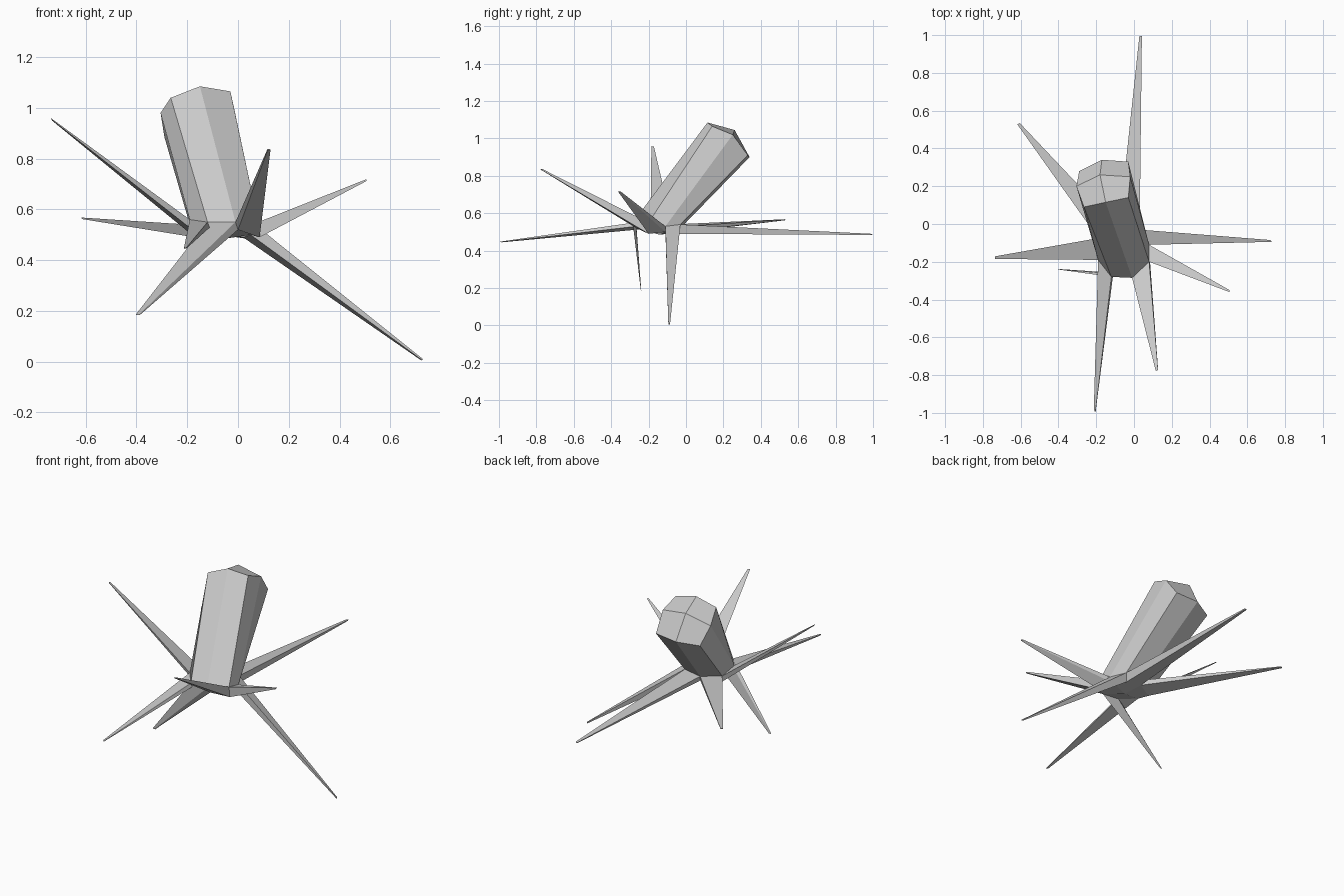
import bpy
import bmesh
from mathutils import Vector

cube = bpy.data.objects.get("Cube")
if cube:
    bpy.data.objects.remove(cube, do_unlink=True)

# One plain grey for everything
grey = bpy.data.materials.new("plain grey")
grey.use_nodes = True
grey.diffuse_color = (0.6, 0.6, 0.6, 1)
bsdf = next(n for n in grey.node_tree.nodes if n.type == 'BSDF_PRINCIPLED')
bsdf.inputs["Base Color"].default_value = (0.6, 0.6, 0.6, 1)
bsdf.inputs["Roughness"].default_value = 0.8


def loft(name, rings, start=None, end=None):
    """Bridge rings of points; close each end with a fan to a point or a flat cap."""
    bm = bmesh.new()
    loops = [[bm.verts.new(p) for p in ring] for ring in rings]
    n = len(loops[0])
    for a, b in zip(loops, loops[1:]):
        for i in range(n):
            j = (i + 1) % n
            bm.faces.new((a[i], a[j], b[j], b[i]))
    for loop, point in ((loops[0], start), (loops[-1], end)):
        if point is None:
            bm.faces.new(loop)
        else:
            centre = bm.verts.new(point)
            # quads meeting at the centre, through every second rim point
            for i in range(1, n, 2):
                bm.faces.new((loop[i], loop[(i + 1) % n], loop[(i + 2) % n], centre))
    bmesh.ops.recalc_face_normals(bm, faces=bm.faces)
    mesh = bpy.data.meshes.new(name)
    bm.to_mesh(mesh)
    bm.free()
    mesh.materials.append(grey)
    obj = bpy.data.objects.new(name, mesh)
    bpy.context.collection.objects.link(obj)
    return obj


# Body rings, each running from front left round through the right of the plan
top = [(-0.265, 0.09, 1.04), (-0.15, 0.115, 1.085), (-0.03, 0.14, 1.065), (-0.02, 0.25, 1.02),
       (-0.03, 0.33, 0.91), (-0.17, 0.34, 0.90), (-0.29, 0.28, 0.885), (-0.305, 0.20, 0.98)]
waist = [(-0.12, -0.28, 0.55), (-0.01, -0.285, 0.55), (0.08, -0.20, 0.55), (0.08, -0.11, 0.53),
         (0.03, -0.03, 0.54), (-0.08, -0.02, 0.53), (-0.19, -0.075, 0.54), (-0.19, -0.19, 0.56)]
base = [(-0.11, -0.265, 0.53), (0.0, -0.265, 0.52), (0.085, -0.20, 0.49), (0.05, -0.11, 0.50),
        (0.02, -0.04, 0.49), (-0.075, -0.03, 0.50), (-0.17, -0.08, 0.49), (-0.18, -0.18, 0.52)]

# Leaning body with a domed end and a short base
loft("body", [base, waist, top], start=(-0.05, -0.14, 0.485), end=(-0.18, 0.26, 1.045))

# One long tapering spike grows from each side of the base
tips = [("low_front_spike", (-0.395, -0.24, 0.185)),
        ("raised_front_spike", (0.122, -0.775, 0.835)),
        ("raised_left_spike", (0.505, -0.355, 0.715)),
        ("low_left_spike", (0.725, -0.09, 0.008)),
        ("back_spike", (0.035, 0.995, 0.487)),
        ("back_right_spike", (-0.61, 0.53, 0.565)),
        ("raised_right_spike", (-0.735, -0.178, 0.955)),
        ("front_spike", (-0.208, -0.99, 0.447))]
for i, (name, tip) in enumerate(tips):
    j = (i + 1) % 8
    root = [Vector(p) for p in (waist[i], waist[j], base[j], base[i])]
    centre = sum(root, Vector()) / 4
    end = [Vector(tip) + (p - centre) * 0.12 for p in root]
    loft(name, [root, end])
